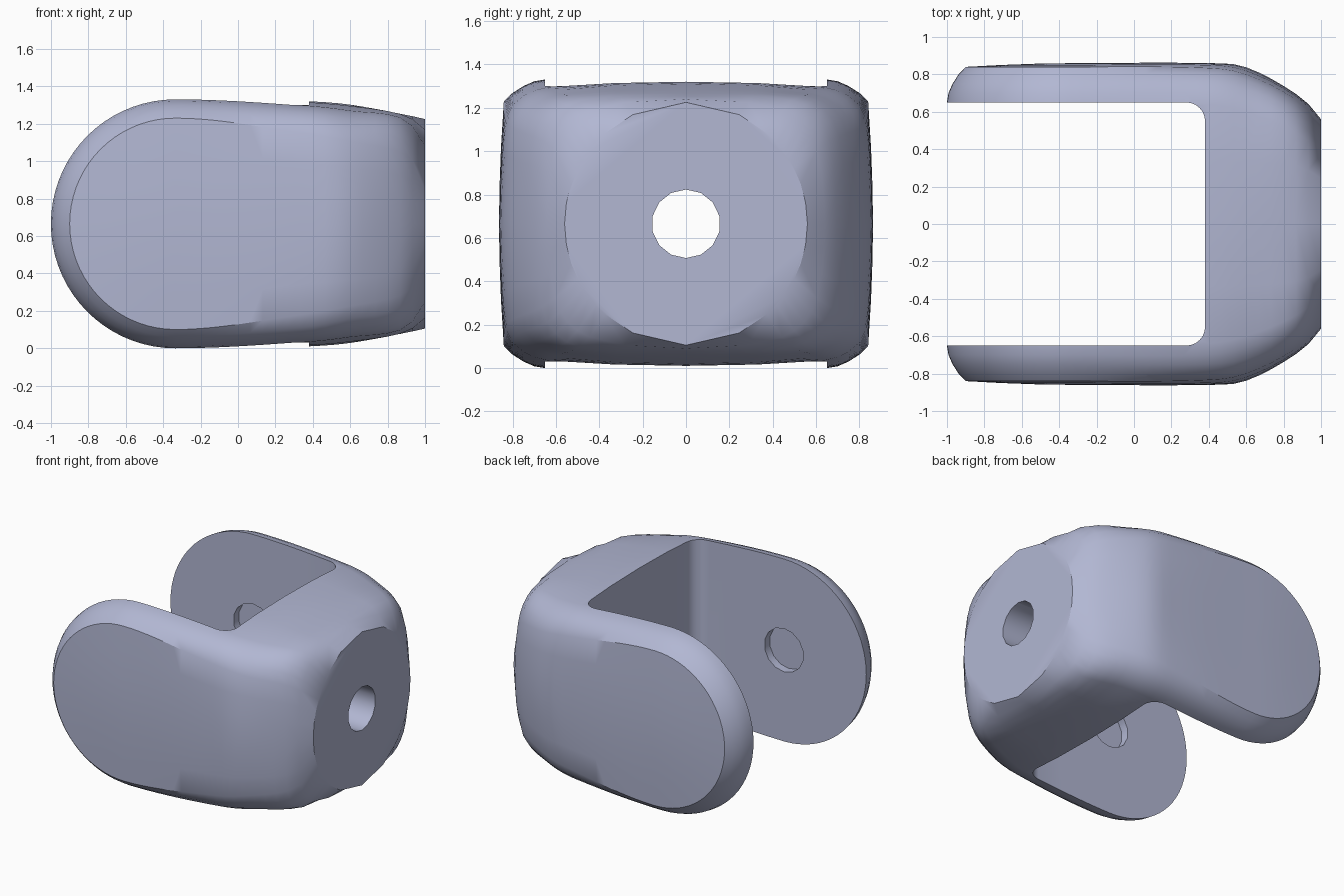
import bpy, bmesh, math
from mathutils import Matrix, Vector

if "Cube" in bpy.data.objects:
    bpy.data.objects.remove(bpy.data.objects["Cube"])

MID = 0.665      # height of the centre line
ARM_X = -0.335   # centre of the rounded arm ends

# Quarter cross-sections (y, height above centre) at key x positions
circle = [(0.56 * math.sin(math.radians(a)), 0.56 * math.cos(math.radians(a)))
          for a in (0, 26, 42, 48, 53, 58, 63, 71, 80, 90)]
KEYS = [
    (ARM_X, [(0, .68), (.33, .675), (.64, .667), (.70, .657), (.75, .635),
             (.80, .603), (.84, .565), (.85, .38), (.857, .19), (.86, 0)]),
    (0.38, [(0, .655), (.33, .649), (.64, .631), (.70, .616), (.75, .592),
            (.80, .55), (.835, .48), (.85, .32), (.857, .16), (.86, 0)]),
    (0.60, [(0, .637), (.33, .63), (.60, .605), (.66, .588), (.72, .555),
            (.77, .505), (.80, .44), (.82, .30), (.832, .15), (.838, 0)]),
    (0.90, [(0, .582), (.30, .578), (.47, .555), (.53, .53), (.58, .49),
            (.615, .44), (.64, .37), (.66, .25), (.668, .12), (.672, 0)]),
    (1.00, circle),
]
N = len(circle)


def section(x):
    """Smooth (Hermite) interpolation of the key sections."""
    i = max(j for j in range(len(KEYS) - 1) if KEYS[j][0] <= x + 1e-6)
    h = KEYS[i + 1][0] - KEYS[i][0]
    t = (x - KEYS[i][0]) / h

    def slope(j, k, c):
        if j == 0:
            return 0.0
        b = min(j + 1, len(KEYS) - 1)
        return (KEYS[b][1][k][c] - KEYS[j - 1][1][k][c]) / (KEYS[b][0] - KEYS[j - 1][0])

    def value(k, c):
        p, q = KEYS[i][1][k][c], KEYS[i + 1][1][k][c]
        return ((2*t**3 - 3*t*t + 1) * p + (t**3 - 2*t*t + t) * h * slope(i, k, c)
                + (3*t*t - 2*t**3) * q + (t**3 - t*t) * h * slope(i + 1, k, c))
    return [(value(k, 0), value(k, 1)) for k in range(N)]


def make_object(name, bm):
    bmesh.ops.recalc_face_normals(bm, faces=bm.faces)
    mesh = bpy.data.meshes.new(name)
    bm.to_mesh(mesh)
    bm.free()
    obj = bpy.data.objects.new(name, mesh)
    bpy.context.collection.objects.link(obj)
    return obj


# Solid outer body: rounded ends swept round an arc, then lofted to the round face
rows = []
ARC = 18
for i in range(ARC):
    a = math.pi / 2 * i / ARC
    rows.append([(ARM_X - z * math.cos(a), y, z * math.sin(a)) for y, z in KEYS[0][1]])
for i in range(21):
    x = ARM_X + (1 - ARM_X) * i / 20
    rows.append([(x, y, z) for y, z in section(x)])

bm = bmesh.new()
for sy in (1, -1):
    for sz in (1, -1):
        grid = [[bm.verts.new((x, y * sy, z * sz + MID)) for x, y, z in r] for r in rows]
        for r0, r1 in zip(grid, grid[1:]):
            for k in range(N - 1):
                bm.faces.new((r0[k], r0[k + 1], r1[k + 1], r1[k]))
        bm.faces.new(grid[-1] + [bm.verts.new((1, 0, MID))])
bmesh.ops.remove_doubles(bm, verts=bm.verts, dist=1e-4)
fork = make_object("fork_bracket", bm)

# Slot cutter with filleted inner corners
outline = [(-1.5, -0.65)]
for sy, angles in ((-1, range(-90, 1, 15)), (1, range(0, 91, 15))):
    for a in angles:
        outline.append((0.28 + 0.1 * math.cos(math.radians(a)),
                        sy * 0.55 + 0.1 * math.sin(math.radians(a))))
outline.append((-1.5, 0.65))
bm = bmesh.new()
face = bm.faces.new([bm.verts.new((x, y, -0.5)) for x, y in outline])
ext = bmesh.ops.extrude_face_region(bm, geom=[face])
bmesh.ops.translate(bm, vec=Vector((0, 0, 2.5)),
                    verts=[v for v in ext["geom"] if isinstance(v, bmesh.types.BMVert)])
cutters = [make_object("slot_cutter", bm)]


def hole_cutter(name, axis, centre, length):
    bm = bmesh.new()
    bmesh.ops.create_cone(bm, cap_ends=True, segments=14, radius1=0.158,
                          radius2=0.158, depth=length)
    # a vertex points sideways, a flat lies on top
    if axis == 'X':
        turn = Matrix.Rotation(math.pi / 2, 4, 'Y') @ Matrix.Rotation(math.pi / 2, 4, 'Z')
    else:
        turn = Matrix.Rotation(math.pi / 2, 4, 'X')
    bmesh.ops.transform(bm, matrix=Matrix.Translation(centre) @ turn, verts=bm.verts)
    return make_object(name, bm)


# Stem hole through the base, and shallow axle recesses inside both arms
cutters.append(hole_cutter("stem_hole_cutter", 'X', (0.7, 0, MID), 1.0))
cutters.append(hole_cutter("axle_recess_cutter", 'Y', (ARM_X, 0, MID), 1.42))

bpy.context.view_layer.objects.active = fork
fork.select_set(True)
for cutter in cutters:
    cutter.hide_render = True
    mod = fork.modifiers.new(cutter.name, 'BOOLEAN')
    mod.operation = 'DIFFERENCE'
    mod.solver = 'EXACT'
    mod.object = cutter
    bpy.ops.object.modifier_apply(modifier=mod.name)
for cutter in cutters:
    bpy.data.objects.remove(cutter)

# Colour and shading
mat = bpy.data.materials.new("pale_lavender_grey")
mat.diffuse_color = (0.445, 0.474, 0.651, 1)
mat.use_nodes = True
mat.node_tree.nodes["Principled BSDF"].inputs["Base Color"].default_value = mat.diffuse_color
fork.data.materials.clear()
fork.data.materials.append(mat)
bpy.ops.object.shade_smooth_by_angle(angle=math.radians(30))
